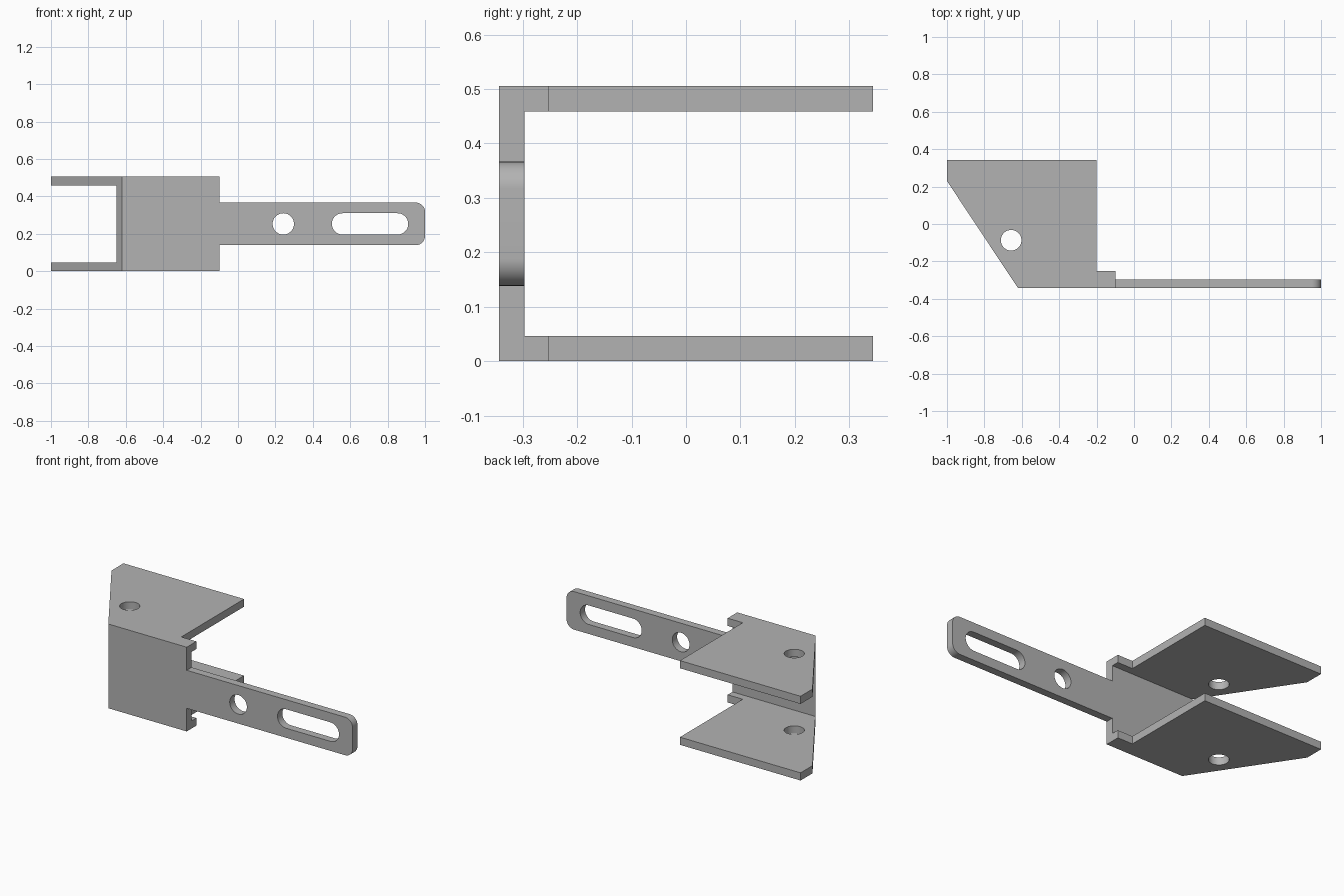
import bpy, bmesh
from math import sin, cos, pi, radians
from mathutils import Matrix

if "Cube" in bpy.data.objects:
    bpy.data.objects.remove(bpy.data.objects["Cube"], do_unlink=True)

H, T = 0.505, 0.046            # overall height, sheet thickness
FRONT, BACK = -0.343, 0.343
MID = H / 2

steel = bpy.data.materials.new("plain_grey")
steel.use_nodes = True
grey = (0.45, 0.45, 0.45, 1)
steel.diffuse_color = grey
steel.node_tree.nodes["Principled BSDF"].inputs["Base Color"].default_value = grey


def prism(name, outline, low, high, upright=False):
    """Extrude an outline along z, or an x/z outline along y when upright."""
    bm = bmesh.new()
    face = bm.faces.new([bm.verts.new((a, b, low)) for a, b in outline])
    grown = bmesh.ops.extrude_face_region(bm, geom=[face])["geom"]
    verts = [g for g in grown if isinstance(g, bmesh.types.BMVert)]
    bmesh.ops.translate(bm, verts=verts, vec=(0, 0, high - low))
    if upright:
        swap = Matrix(((1, 0, 0, 0), (0, 0, 1, 0), (0, 1, 0, 0), (0, 0, 0, 1)))
        bmesh.ops.transform(bm, matrix=swap, verts=bm.verts)
    bmesh.ops.recalc_face_normals(bm, faces=bm.faces)
    mesh = bpy.data.meshes.new(name)
    bm.to_mesh(mesh)
    bm.free()
    mesh.materials.append(steel)
    obj = bpy.data.objects.new(name, mesh)
    bpy.context.collection.objects.link(obj)
    return obj


def rounded(x0, x1, z0, z1, r, steps=16):
    """Rectangle outline with rounded corners."""
    pts = []
    corners = [(x1 - r, z1 - r), (x0 + r, z1 - r), (x0 + r, z0 + r), (x1 - r, z0 + r)]
    for q, (cx, cz) in enumerate(corners):
        for i in range(steps + 1):
            a = (q + i / steps) * pi / 2
            p = (cx + r * cos(a), cz + r * sin(a))
            if not pts or abs(p[0] - pts[-1][0]) + abs(p[1] - pts[-1][1]) > 1e-5:
                pts.append(p)
    if abs(pts[0][0] - pts[-1][0]) + abs(pts[0][1] - pts[-1][1]) < 1e-5:
        pts.pop()
    return pts


def circle(cx, cy, r):
    return [(cx + r * cos(i * pi / 32), cy + r * sin(i * pi / 32)) for i in range(64)]


def combine(target, tool, operation):
    """Apply a boolean and discard the tool."""
    tool.hide_render = True
    mod = target.modifiers.new(operation.lower(), "BOOLEAN")
    mod.object, mod.operation, mod.solver = tool, operation, "EXACT"
    bpy.context.view_layer.objects.active = target
    bpy.ops.object.modifier_apply(modifier=mod.name)
    bpy.data.objects.remove(tool, do_unlink=True)


# Channel body: slanted plan outline, hollowed to leave two flanges and a web
plan = [(-0.62, FRONT), (-0.1, FRONT), (-0.1, -0.252), (-0.2, -0.252),
        (-0.2, BACK), (-1, BACK), (-1, 0.23)]
bracket = prism("bracket", plan, 0, H)
hollow = [(-1.2, FRONT + T), (0.2, FRONT + T), (0.2, 0.6), (-1.2, 0.6)]
combine(bracket, prism("hollow_cutter", hollow, T, H - T), "DIFFERENCE")
combine(bracket, prism("flange_hole_cutter", circle(-0.657, -0.087, 0.055), -0.1, H + 0.1), "DIFFERENCE")

# Arm: rounded only at the free end, running into the web
Z0, Z1 = MID - 0.114, MID + 0.114
arm_outline = [(max(x, -0.15), z) for x, z in rounded(-0.15, 1, Z0, Z1, 0.05) if x > 0.5]
arm_outline += [(-0.15, Z0), (-0.15, Z1)]
arm_outline.sort(key=lambda p: 0)
right = [p for p in arm_outline if p[0] > 0.5]
top = [p for p in right if p[1] > MID]
bottom = [p for p in right if p[1] < MID]
arm = prism("arm", bottom + top + [(-0.15, Z1), (-0.15, Z0)], FRONT, FRONT + T, upright=True)
combine(bracket, arm, "UNION")

# Round hole and long slot through the arm
for outline in (circle(0.242, MID, 0.057), rounded(0.502, 0.91, MID - 0.057, MID + 0.057, 0.057)):
    combine(bracket, prism("arm_hole_cutter", outline, FRONT - 0.1, FRONT + 0.2, upright=True), "DIFFERENCE")

bpy.ops.object.select_all(action="DESELECT")
bracket.select_set(True)
bpy.context.view_layer.objects.active = bracket
bpy.ops.object.shade_smooth_by_angle(angle=radians(30))
